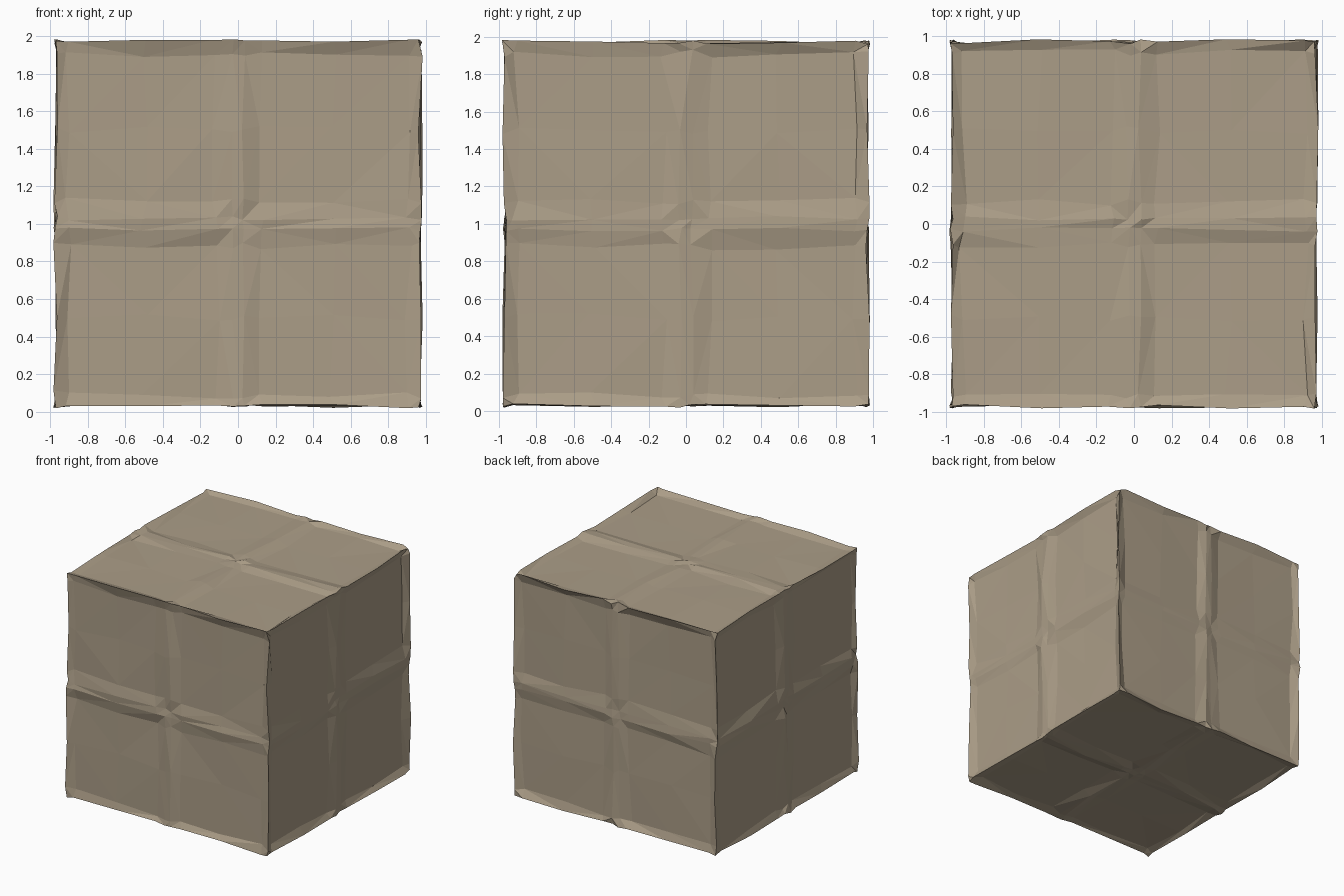
import bpy, bmesh, random
from mathutils import Vector

random.seed(11)
if "Cube" in bpy.data.objects:
    bpy.data.objects.remove(bpy.data.objects["Cube"], do_unlink=True)

stone = bpy.data.materials.new("warm grey stone")
stone.use_nodes = True
colour = (0.41, 0.34, 0.245, 1)
stone.diffuse_color = colour
stone.node_tree.nodes["Principled BSDF"].inputs["Base Color"].default_value = colour

# Grid stops from the middle band out to the cube's edge
STOPS = (0.03, 0.12, 0.5, 0.91, 0.968)
EDGE = len(STOPS) - 1
BAND_HEIGHT, FRAME_HEIGHT, PANEL_HEIGHT = 0.966, 0.972, 0.95


def wobble(amount):
    return random.uniform(-amount, amount)


# One solid block, split into an even grid with matching lines on each side
bm = bmesh.new()
lines = 2 * len(STOPS)
bmesh.ops.create_cube(bm, size=lines - 1)
bmesh.ops.subdivide_edges(bm, edges=bm.edges[:], cuts=lines - 2, use_grid_fill=True)

# Each face becomes four sunken panels between a raised cross and a rim
panel_tilt = {}
for v in bm.verts:
    idx = [int(abs(c)) for c in v.co]
    signs = [1 if c > 0 else -1 for c in v.co]
    outer = [i == EDGE for i in idx]
    pos = []
    for axis in range(3):
        if not outer[axis]:
            pos.append(STOPS[idx[axis]] + wobble(0.022 if idx[axis] else 0.012))
            continue
        others = [idx[k] for k in range(3) if k != axis]
        if EDGE in others:
            height = FRAME_HEIGHT + wobble(0.012)
        elif 0 in others:
            height = BAND_HEIGHT + wobble(0.01)
        else:
            key = (axis, *signs)
            height = PANEL_HEIGHT + panel_tilt.setdefault(key, wobble(0.006)) + wobble(0.005)
        pos.append(height)
    v.co = Vector(p * s for p, s in zip(pos, signs)) + Vector((0, 0, 1))

# Rough, flat facets
bmesh.ops.triangulate(bm, faces=bm.faces[:])
bmesh.ops.recalc_face_normals(bm, faces=bm.faces[:])

mesh = bpy.data.meshes.new("panelled_stone_block")
bm.to_mesh(mesh)
bm.free()
mesh.materials.append(stone)
block = bpy.data.objects.new("panelled_stone_block", mesh)
bpy.context.collection.objects.link(block)
